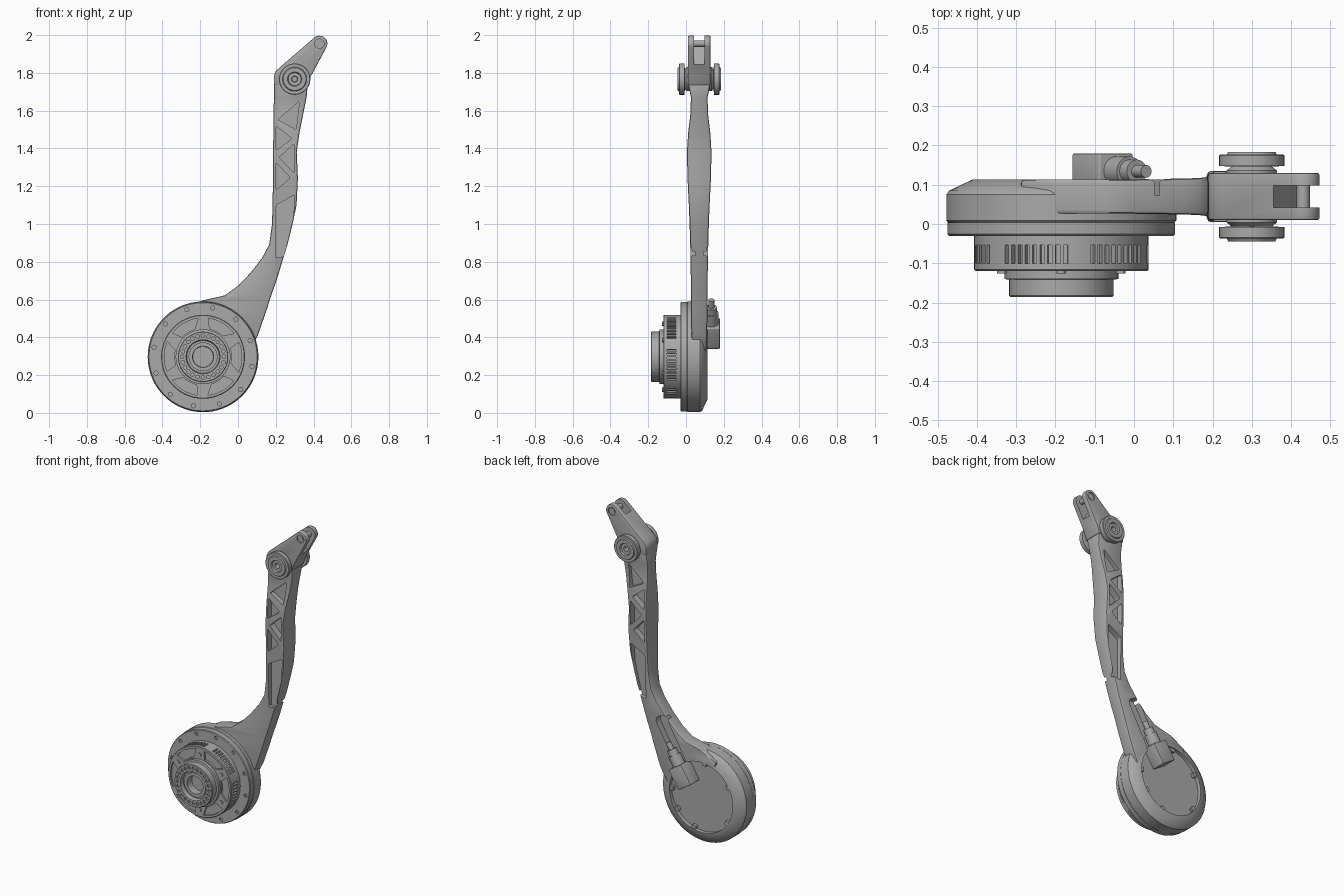
import bpy, bmesh, math
from mathutils import Matrix, Vector

if "Cube" in bpy.data.objects:
    bpy.data.objects.remove(bpy.data.objects["Cube"])

mat = bpy.data.materials.new("machined grey")
mat.use_nodes = True
GREY = (0.4, 0.4, 0.4, 1)
mat.diffuse_color = GREY
mat.node_tree.nodes["Principled BSDF"].inputs["Base Color"].default_value = GREY

HUB = (-0.185, 0.297)      # motor axis, x and z
PIVOT = (0.3, 1.767)       # upper roller axis
TIP = (0.431, 1.955)       # fork pin axis
MID = 0.07                 # arm centre plane
parts = []


def add(name, bm, keep=True):
    bmesh.ops.remove_doubles(bm, verts=bm.verts, dist=1e-5)
    bmesh.ops.recalc_face_normals(bm, faces=bm.faces)
    me = bpy.data.meshes.new(name)
    bm.to_mesh(me)
    bm.free()
    me.materials.append(mat)
    ob = bpy.data.objects.new(name, me)
    bpy.context.collection.objects.link(ob)
    if keep:
        parts.append(ob)
    else:
        ob.hide_render = True
    return ob


def polar(centre, r, deg):
    a = math.radians(deg)
    return centre[0] + r * math.cos(a), centre[1] + r * math.sin(a)


def revolve(name, profile, centre, n=72, keep=True):
    """Spin (radius, y) points round an axis along y."""
    bm = bmesh.new()
    vs = [bm.verts.new((centre[0] + r, y, centre[1])) for r, y in profile]
    es = [bm.edges.new(p) for p in zip(vs, vs[1:])]
    bmesh.ops.spin(bm, geom=vs + es, cent=(centre[0], 0, centre[1]), axis=(0, 1, 0),
                   angle=math.tau, steps=n, use_merge=True)
    return add(name, bm, keep)


def add_prism(bm, pts, y0, y1, rounding=0):
    """Extrude an (x, z) outline along y."""
    f = bm.faces.new([bm.verts.new((x, y0, z)) for x, z in pts])
    ext = bmesh.ops.extrude_face_region(bm, geom=[f])["geom"]
    top = [v for v in ext if isinstance(v, bmesh.types.BMVert)]
    bmesh.ops.translate(bm, verts=top, vec=(0, y1 - y0, 0))
    if rounding:
        sides = [e for v in top for e in v.link_edges
                 if abs(e.verts[0].co.y - e.verts[1].co.y) > 1e-4]
        bmesh.ops.bevel(bm, geom=sides, offset=rounding, segments=4, affect='EDGES', profile=0.5)


def prisms(name, outlines, y0, y1, rounding=0, keep=True):
    bm = bmesh.new()
    for pts in outlines:
        tmp = bmesh.new()
        add_prism(tmp, pts, y0, y1, rounding)
        me = bpy.data.meshes.new("tmp")
        tmp.to_mesh(me)
        tmp.free()
        bm.from_mesh(me)
        bpy.data.meshes.remove(me)
    return add(name, bm, keep)


def disc(centre, r, n=16):
    return [polar(centre, r, 360 * i / n) for i in range(n)]


def strip(a, b, half):
    """Rectangle outline around the line a-b."""
    a, b = Vector(a), Vector(b)
    d = (b - a).normalized() * half
    s = Vector((-d.y, d.x))
    return [tuple(p) for p in (a + s, a - s, b - s, b + s)]


def apply(ob, mod):
    with bpy.context.temp_override(object=ob, active_object=ob, selected_objects=[ob]):
        bpy.ops.object.modifier_apply(modifier=mod.name)


def cut(obs, cutter):
    for ob in obs:
        m = ob.modifiers.new("cut", 'BOOLEAN')
        m.operation, m.solver, m.object = 'DIFFERENCE', 'EXACT', cutter
        apply(ob, m)
    bpy.data.objects.remove(cutter)


def bevel(ob, width, segments=2):
    m = ob.modifiers.new("bevel", 'BEVEL')
    m.width, m.segments, m.limit_method, m.angle_limit = width, segments, 'ANGLE', math.radians(50)
    apply(ob, m)


# Arm: rows of left x, right x, height, half thickness
rows = [(-.2, .06, .32, .036), (-.25, .106, .413, .042), (-.29, .15, .54, .043), (-.19, .167, .595, .043),
        (-.07, .176, .622, .043), (0, .194, .672, .044), (.065, .216, .74, .045), (.127, .24, .82, .046),
        (.165, .262, .89, .048), (.18, .289, 1.0, .051), (.183, .31, 1.1, .055), (.185, .317, 1.24, .062),
        (.186, .311, 1.38, .065), (.187, .325, 1.48, .059), (.188, .345, 1.58, .047),
        (.19, .363, 1.67, .044), (.19, .369, 1.74, .058)]
bm = bmesh.new()
rings = [[bm.verts.new(p) for p in ((l, MID - h, z), (r, MID - h, z), (r, MID + h, z), (l, MID + h, z))]
         for l, r, z, h in rows]
for a, b in zip(rings, rings[1:]):
    for i in range(4):
        j = (i + 1) % 4
        bm.faces.new((a[i], a[j], b[j], b[i]))
bm.faces.new(rings[0])
bm.faces.new(rings[-1])
arm = add("arm", bm)
bevel(arm, .009)

# Triangular weight-saving pockets, front and back
pockets = [[(.212, 1.552), (.325, 1.65), (.308, 1.5)], [(.202, 1.52), (.286, 1.452), (.202, 1.39)],
           [(.218, 1.352), (.298, 1.425), (.298, 1.27)], [(.202, 1.325), (.276, 1.245), (.202, 1.18)],
           [(.202, 1.1), (.3, 1.155), (.293, 1.03), (.245, .83), (.2, .82)]]
web = .022
cut([arm], prisms("pocket_front", pockets, -.2, MID - web, .008, False))
cut([arm], prisms("pocket_back", pockets, MID + web, .4, .008, False))

# Forked head
head = prisms("fork_head", [[(.37, 1.735), (.19, 1.735), (.19, 1.785), (.2, 1.81), (.222, 1.83)]
                            + [polar(TIP, .042, 124 - 148 * i / 10) for i in range(11)]
                            + [(.385, 1.78)]], MID - .06, MID + .06)
bevel(head, .006)
slot = strip((.388, 1.893), polar((.388, 1.893), .3, 31.7), .2)
cut([head], prisms("fork_slot", [slot], MID - .028, MID + .028, 0, False))
cut([head], prisms("pin_recess", [disc(TIP, .025)], -.1, MID - .052, 0, False))
cut([head], prisms("pin_recess", [disc(TIP, .025)], MID + .052, .3, 0, False))
prisms("fork_pin", [disc(TIP, .017, 24)], MID - .055, MID + .055)

# Pivot rollers, mirrored about the arm's centre plane
roller = [(0, .05), (.064, .05), (.064, .066), (.052, .076), (.083, .078), (.083, .104), (.08, .107),
          (.064, .107), (.06, .114), (.038, .114), (.034, .104), (.016, .104), (.014, .07), (0, .07)]
for name, s in (("roller_front", -1), ("roller_back", 1)):
    revolve(name, [(r, MID + s * y) for r, y in roller], PIVOT, 48)

# Motor housing with sloped back rim
housing = revolve("motor_housing", [(0, .004), (.288, .004), (.293, .009), (.293, .075), (.286, .085),
                                    (.225, .114), (0, .114)], HUB, 96)
cut([housing, arm], prisms("back_recess", [disc(HUB, .222, 72)], .09, .4, 0, False))
cut([housing, arm], prisms("cable_channel", [strip((-.06, .44), (.105, .735), .042)], .072, .4, .03, False))

# Clips round the back plate
clips = []
for deg in (0, 95, 150, 215, 285, 325):
    clips.append(strip(polar(HUB, .2, deg), polar(HUB, .232, deg), .014))
prisms("back_clips", clips, .085, .108, .004)

# Cable plug: block and round collar, tilted along the channel
block = prisms("plug_block", [strip((-.115, .365), (-.045, .475), .052)], .08, .18, .006)
bevel(block, .005)
bm = bmesh.new()
axis = Vector((.09, 0, .145)).normalized()
for radius, start, length in ((.038, 0, .07), (.03, .06, .045), (.016, .1, .05)):
    m = Matrix.Translation(Vector((-.048, .134, .47)) + axis * (start + length / 2)) \
        @ axis.to_track_quat('Z', 'Y').to_matrix().to_4x4()
    bmesh.ops.create_cone(bm, cap_ends=True, segments=32, radius1=radius, radius2=radius,
                          depth=length, matrix=m)
add("plug_collar", bm)

# Front flange with screw holes
flange = revolve("front_flange", [(0, .004), (.29, .004), (.29, -.026), (.286, -.03), (0, -.03)], HUB, 96)
holes = [disc(polar(HUB, .264, 79 + 30 * i), .011, 12) for i in range(12)]
cut([flange], prisms("flange_holes", holes, -.1, -.018, 0, False))

# Motor drum with cooling slots on its side and pockets on its face
drum = revolve("motor_drum", [(0, -.02), (.222, -.02), (.222, -.116), (.218, -.12), (0, -.12)], HUB, 96)
slots, windows = [], []
for g in range(6):
    for k in range(9):
        deg = 108 - 60 * g + (k - 4) * 5.2
        slots.append(strip(polar(HUB, .207, deg), polar(HUB, .25, deg), .0055))
    mid = 60 + 60 * g
    windows.append([polar(HUB, .205, mid + d) for d in range(-23, 24, 5)]
                   + [polar(HUB, .152, mid - d) for d in range(-17, 18, 5)])
cut([drum], prisms("side_slots", slots, -.1, -.053, 0, False))
cut([drum], prisms("face_windows", windows, -.2, -.108, 0, False))
screws = [disc(polar(HUB, .175, 30 + 60 * g), .012, 12) for g in range(6)]
prisms("drum_screws", screws, -.126, -.11)

# Output hub with stepped bore and a ring of bolt holes
hub = revolve("output_hub", [(0, -.1), (.145, -.1), (.145, -.14), (.133, -.142), (.133, -.182), (.13, -.186),
                             (.09, -.186), (.086, -.16), (.076, -.16), (.076, -.168), (.056, -.168),
                             (.054, -.115), (0, -.115)], HUB)
bolts = [disc(polar(HUB, .111, 15 * i), .0095, 10) for i in range(24)]
cut([hub], prisms("hub_holes", bolts, -.3, -.176, 0, False))

# Smooth round surfaces, keep machined edges crisp
for ob in parts:
    bpy.ops.object.select_all(action='DESELECT')
    ob.select_set(True)
    bpy.context.view_layer.objects.active = ob
    bpy.ops.object.shade_smooth_by_angle(angle=math.radians(30))
